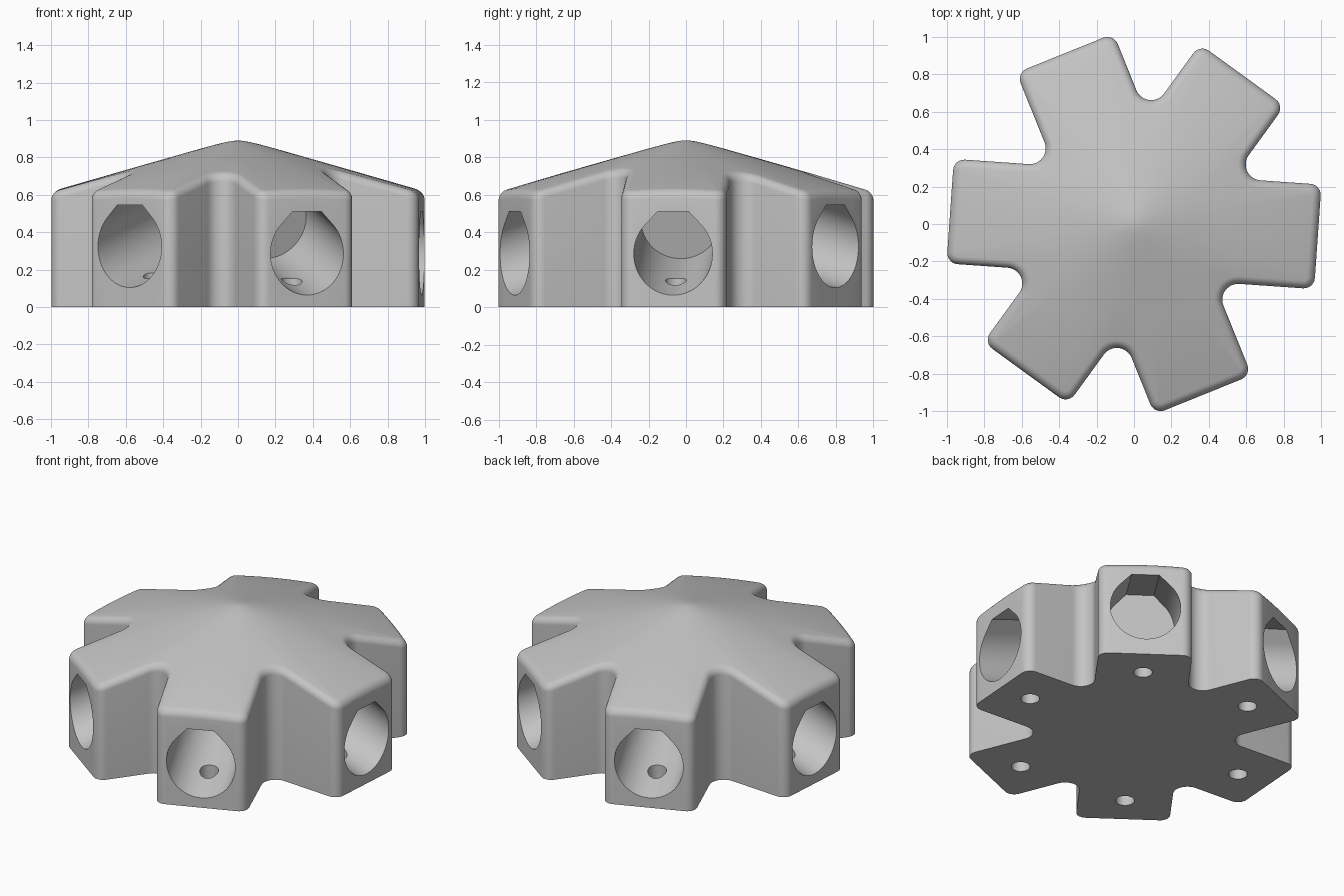
import bpy, bmesh
from math import sin, cos, radians, hypot, pi, sqrt
from mathutils import Vector

cube = bpy.data.objects.get("Cube")
if cube:
    bpy.data.objects.remove(cube, do_unlink=True)

ARMS = [-4, 54, 112, 176, 234, 292]     # arm directions in degrees
STEEP = 18.0                            # socket tilt of four arms
SHALLOW = 15.9                          # socket tilt of the two middle arms
LENGTH, HALF = 0.985, 0.28              # arm reach and half width
CORNER, NOTCH, ROUND = 0.06, 0.085, 0.042
BORE, DEPTH = 0.21, 0.5625
SCREW_AT, SCREW_R = 0.765, 0.056


def polar(r, deg):
    return Vector((r * cos(radians(deg)), r * sin(radians(deg))))


def arc(centre, r, start, end, n):
    return [centre + polar(r, start + (end - start) * i / n) for i in range(n + 1)]


def outline(inset):
    """Star outline of the hub, moved inwards by inset."""
    pts = []
    for i, a in enumerate(ARMS):
        b = ARMS[(i + 1) % 6] + (360 if i == 5 else 0)
        along, across = polar(1, a), polar(1, a + 90)
        base = along * (LENGTH - CORNER)
        side = across * (HALF - CORNER)
        right = arc(base - side, CORNER - inset, a - 90, a, 6)
        left = arc(base + side, CORNER - inset, a, a + 90, 6)
        tip = [right[-1].lerp(left[0], k / 6) for k in range(1, 6)]
        centre = polar((HALF + NOTCH) / sin(radians((b - a) / 2)), (a + b) / 2)
        pts += right + tip + left + arc(centre, NOTCH + inset, a + 270, b + 90, 12)
    return pts


def roof(p):
    """Height of the cone with its softened peak."""
    return 0.907 - sqrt((0.289 * hypot(p.x, p.y)) ** 2 + 0.017 ** 2)


def bridge(bm, lower, upper):
    n = len(lower)
    for i in range(n):
        j = (i + 1) % n
        bm.faces.new((lower[i], lower[j], upper[j], upper[i]))


def finish(name, bm):
    bmesh.ops.recalc_face_normals(bm, faces=bm.faces)
    mesh = bpy.data.meshes.new(name)
    bm.to_mesh(mesh)
    bm.free()
    obj = bpy.data.objects.new(name, mesh)
    bpy.context.collection.objects.link(obj)
    return obj


def prism(bm, start, end):
    a = [bm.verts.new(p) for p in start]
    b = [bm.verts.new(p) for p in end]
    bridge(bm, a, b)
    bm.faces.new(a)
    bm.faces.new(b)


# Hub body: wall, rounded upper edge, then the cone
bm = bmesh.new()
rings = [[bm.verts.new((p.x, p.y, 0)) for p in outline(0)]]
bm.faces.new(rings[0])
for k in range(7):
    t = k / 6 * pi / 2
    rings.append([bm.verts.new((p.x, p.y, roof(p) - ROUND * (1 - sin(t))))
                  for p in outline(ROUND * (1 - cos(t)))])
for s in (0.6, 0.3, 0.18, 0.11, 0.06, 0.03):
    ring = [p * s for p in outline(ROUND)]
    rings.append([bm.verts.new((p.x, p.y, roof(p))) for p in ring])
for lower, upper in zip(rings, rings[1:]):
    bridge(bm, lower, upper)
peak = bm.verts.new((0, 0, roof(Vector((0, 0)))))
last = rings[-1]
for i in range(len(last)):
    bm.faces.new((last[i], last[(i + 1) % len(last)], peak))
hub = finish("hub_body", bm)

# Strut sockets: tilted round bores with a flattened peaked top
profile = arc(Vector((0, 0)), BORE, 135, 405, 48)
profile += [Vector((0.083, 0.214)), Vector((-0.083, 0.214))]
sockets = bmesh.new()
screws = bmesh.new()
up = Vector((0, 0, 1))
for i, a in enumerate(ARMS):
    middle = i % 3 == 1
    tilt = radians(SHALLOW if middle else STEEP)
    radial, side = polar(1, a).to_3d(), polar(1, a + 90).to_3d()
    out = radial * cos(tilt) - up * sin(tilt)
    rise = radial * sin(tilt) + up * cos(tilt)
    mouth = radial * LENGTH + up * (0.323 if middle else 0.285)
    section = [mouth + side * p.x + rise * p.y for p in profile]
    prism(sockets, [p - out * DEPTH for p in section], [p + out * 0.2 for p in section])
    # Screw hole from the underside into the socket
    circle = [p.to_3d() for p in arc(polar(SCREW_AT, a), SCREW_R, 0, 360, 24)[:-1]]
    prism(screws, [p - up * 0.1 for p in circle], [p + up * 0.3 for p in circle])

bpy.context.view_layer.objects.active = hub
for cutter in (finish("socket_cutter", sockets), finish("screw_cutter", screws)):
    cutter.hide_render = True
    mod = hub.modifiers.new("cut", "BOOLEAN")
    mod.operation, mod.solver, mod.object = "DIFFERENCE", "EXACT", cutter
    bpy.ops.object.modifier_apply(modifier=mod.name)
    bpy.data.objects.remove(cutter, do_unlink=True)

# Plain grey finish
grey = bpy.data.materials.new("light_grey")
grey.use_nodes = True
colour = (0.55, 0.55, 0.55, 1)
grey.diffuse_color = colour
grey.node_tree.nodes["Principled BSDF"].inputs["Base Color"].default_value = colour
hub.data.materials.clear()
hub.data.materials.append(grey)

bpy.ops.object.select_all(action="DESELECT")
hub.select_set(True)
bpy.ops.object.shade_smooth_by_angle(angle=radians(30))
